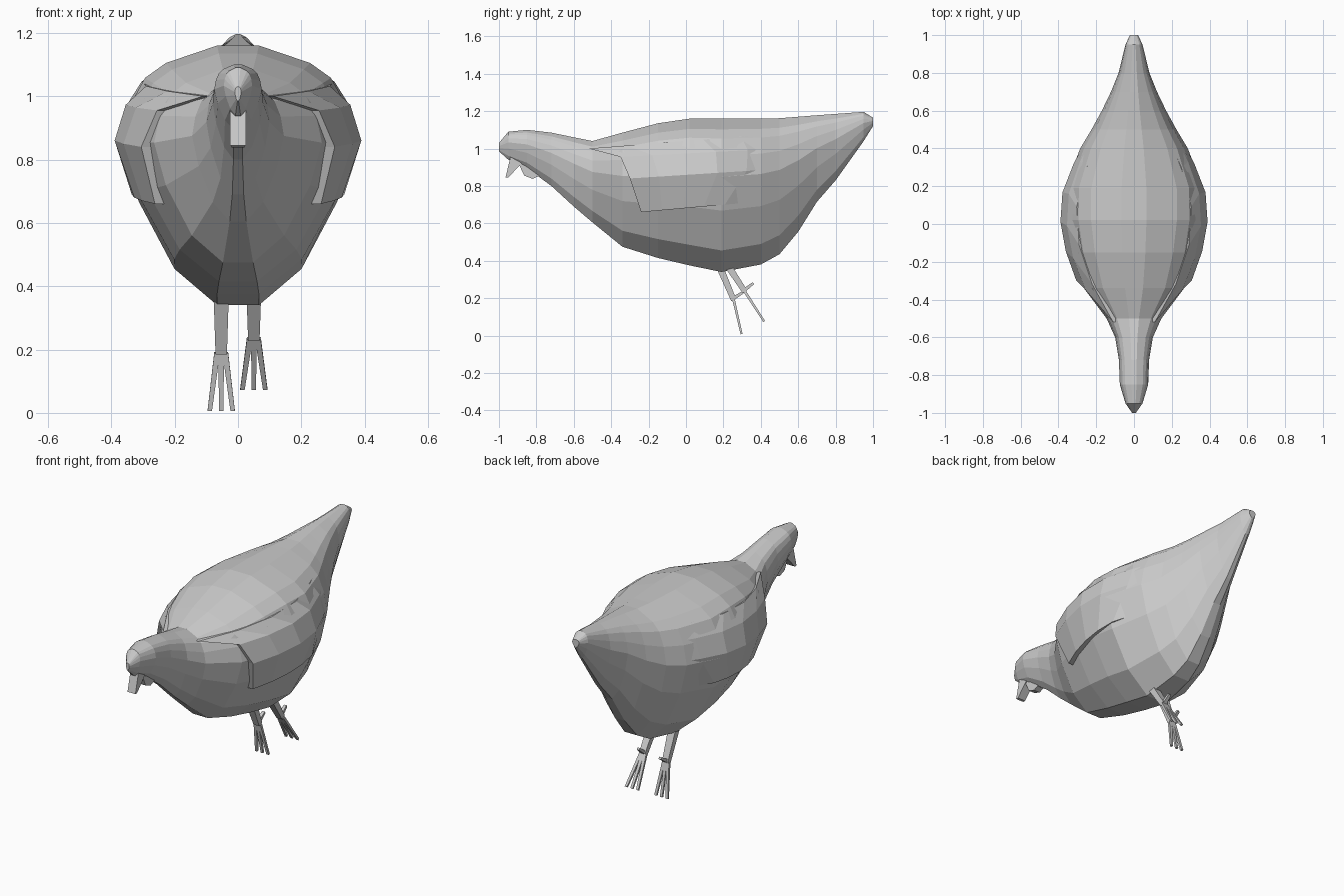
import bpy, bmesh
from mathutils import Vector

if "Cube" in bpy.data.objects:
    bpy.data.objects.remove(bpy.data.objects["Cube"])

# stations along the body: y, top z, bottom z, half width
STATIONS = [
    (-1.00, 1.03, 0.985, 0.010), (-0.95, 1.09, 0.94, 0.045), (-0.85, 1.10, 0.895, 0.075),
    (-0.72, 1.085, 0.80, 0.080), (-0.60, 1.06, 0.69, 0.100), (-0.50, 1.04, 0.605, 0.145),
    (-0.34, 1.085, 0.475, 0.265), (-0.15, 1.135, 0.415, 0.335), (0.02, 1.16, 0.375, 0.367),
    (0.19, 1.16, 0.34, 0.365), (0.40, 1.16, 0.38, 0.285), (0.50, 1.162, 0.435, 0.225),
    (0.60, 1.17, 0.555, 0.170), (0.70, 1.178, 0.715, 0.122), (0.80, 1.185, 0.83, 0.082),
    (0.95, 1.196, 1.04, 0.045), (1.00, 1.165, 1.12, 0.022)]
# half section: width fraction, height fraction (top to bottom)
SECTION = [(0.18, 1), (0.62, 0.93), (0.80, 0.87), (0.93, 0.76), (1, 0.62),
           (0.86, 0.40), (0.55, 0.14), (0.18, 0)]


def add_mesh(name, verts, faces):
    me = bpy.data.meshes.new(name)
    me.from_pydata([tuple(v) for v in verts], [], faces)
    bm = bmesh.new()
    bm.from_mesh(me)
    bmesh.ops.recalc_face_normals(bm, faces=bm.faces)
    bm.to_mesh(me)
    bm.free()
    ob = bpy.data.objects.new(name, me)
    bpy.context.collection.objects.link(ob)
    return ob


def loft(name, rings):
    n = len(rings[0])
    verts = [v for r in rings for v in r]
    faces = [(i * n + j, i * n + (j + 1) % n, (i + 1) * n + (j + 1) % n, (i + 1) * n + j)
             for i in range(len(rings) - 1) for j in range(n)]
    faces += [tuple(range(n)), tuple(range(len(verts) - n, len(verts)))]
    return add_mesh(name, verts, faces)


def lerp(a, b, t):
    return a + (b - a) * t


def body_x(y, z):
    """Half width of the body at a point seen from the side."""
    for a, b in zip(STATIONS, STATIONS[1:]):
        if a[0] <= y <= b[0]:
            t = (y - a[0]) / (b[0] - a[0])
            top, bot, w = (lerp(a[k], b[k], t) for k in (1, 2, 3))
            f = (z - bot) / (top - bot)
            for p, q in zip(SECTION, SECTION[1:]):
                if q[1] <= f <= p[1]:
                    return w * lerp(p[0], q[0], (p[1] - f) / (p[1] - q[1]))
    return 0.05


def stick(name, a, b, ra, rb):
    """Four sided tapered bar from a to b."""
    a, b = Vector(a), Vector(b)
    side = Vector((1, 0, 0))
    up = (b - a).cross(side).normalized()
    rings = [[p + side * r * i + up * r * 0.8 * j for i, j in ((-1, -1), (1, -1), (1, 1), (-1, 1))]
             for p, r in ((a, ra), (b, rb))]
    return loft(name, rings)


# body, head and tail in one loft
rings = []
for y, top, bot, w in STATIONS:
    half = [(w * fx, y, lerp(bot, top, fz)) for fx, fz in SECTION]
    rings.append(half + [(-x, yy, z) for x, yy, z in reversed(half)])
loft("body", rings)

# folded wings: raised shell, fading into the body at the rear
ROWS = [((-0.52, 1.00), (0.50, 1.08), 0.012), ((-0.35, 0.955), (0.50, 1.00), 0.025),
        ((-0.30, 0.84), (0.48, 0.89), 0.03), ((-0.24, 0.66), (0.32, 0.71), 0.03)]
COLS = 6
verts = []
for (y0, z0), (y1, z1), lift in ROWS:
    for c in range(COLS):
        t = c / (COLS - 1)
        y, z = lerp(y0, y1, t), lerp(z0, z1, t)
        verts.append((body_x(y, z) + lerp(lift, -0.004, t ** 2), y, z))
faces = [(r * COLS + c, r * COLS + c + 1, (r + 1) * COLS + c + 1, (r + 1) * COLS + c)
         for r in range(len(ROWS) - 1) for c in range(COLS - 1)]
n = len(verts)
verts += [(x - 0.045, y, z) for x, y, z in verts]
edge = (list(range(COLS)) + [r * COLS + COLS - 1 for r in range(1, len(ROWS))]
        + list(range(n - 2, n - COLS - 1, -1)) + [r * COLS for r in range(len(ROWS) - 2, 0, -1)])
faces += [tuple(i + n for i in reversed(f)) for f in faces]
faces += [(a, b, b + n, a + n) for a, b in zip(edge, edge[1:] + edge[:1])]
wings = add_mesh("wings", verts, faces)
mod = wings.modifiers.new("mirror", 'MIRROR')
mod.use_mirror_merge = False


def wedge(name, profile, w):
    loft(name, [[(s * w, y, z) for y, z in profile] for s in (-1, 1)])


# beak and wattle below the head
wedge("beak", [(-0.935, 0.97), (-0.965, 0.845), (-0.95, 0.845), (-0.87, 0.93)], 0.025)
wedge("wattle", [(-0.90, 0.93), (-0.865, 0.855), (-0.82, 0.838), (-0.76, 0.865), (-0.78, 0.90)], 0.02)

# legs: hip, ankle and toe end (y, z); the two legs swing differently
for side, x, hip, ankle, toe, back in (
        ("left", -0.053, (0.175, 0.38), (0.255, 0.19), (0.297, 0.008), (0.31, 0.235)),
        ("right", 0.05, (0.20, 0.41), (0.315, 0.235), (0.418, 0.075), (0.36, 0.28))):
    stick(side + "_leg", (x, *hip), (x, *ankle), 0.024, 0.018)
    for i in (-1, 0, 1):
        stick(side + "_toe", (x + i * 0.013, *ankle), (x + i * 0.036, *toe), 0.009, 0.007)
    stick(side + "_back_toe", (x, ankle[0], ankle[1] + 0.01), (x, *back), 0.012, 0.008)
